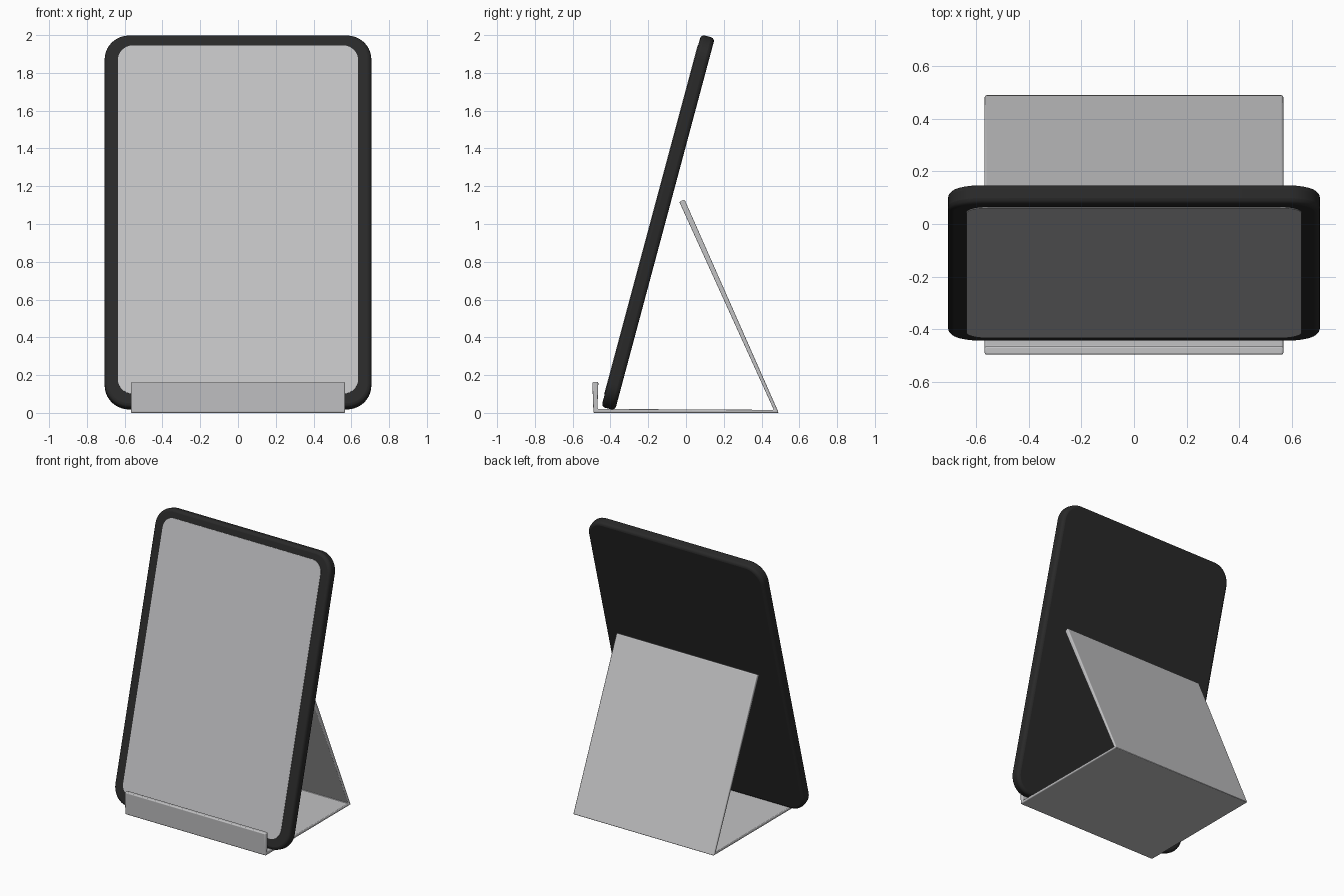
import bpy, bmesh, math
from mathutils import Vector

if "Cube" in bpy.data.objects:
    bpy.data.objects.remove(bpy.data.objects["Cube"])


def material(name, v):
    m = bpy.data.materials.new(name)
    m.diffuse_color = (*v, 1)
    m.use_nodes = True
    m.node_tree.nodes["Principled BSDF"].inputs["Base Color"].default_value = m.diffuse_color
    return m


dark = material("dark casing", (0.022, 0.022, 0.022))
glass = material("grey screen", (0.54, 0.54, 0.55))
metal = material("grey metal", (0.54, 0.54, 0.55))


def prism(name, pts, depth, mat, bevel=0, segs=3):
    """Extrude a 2D outline along local z, centred on z = 0."""
    bm = bmesh.new()
    face = bm.faces.new([bm.verts.new((x, y, -depth / 2)) for x, y in pts])
    ext = bmesh.ops.extrude_face_region(bm, geom=[face])
    top = [v for v in ext["geom"] if isinstance(v, bmesh.types.BMVert)]
    bmesh.ops.translate(bm, verts=top, vec=(0, 0, depth))
    bmesh.ops.recalc_face_normals(bm, faces=bm.faces)
    me = bpy.data.meshes.new(name)
    bm.to_mesh(me)
    bm.free()
    ob = bpy.data.objects.new(name, me)
    bpy.context.collection.objects.link(ob)
    me.materials.append(mat)
    if bevel:
        b = ob.modifiers.new("Bevel", "BEVEL")
        b.width, b.segments = bevel, segs
        b.limit_method, b.angle_limit = "ANGLE", math.radians(40)
    bpy.ops.object.select_all(action="DESELECT")
    ob.select_set(True)
    bpy.context.view_layer.objects.active = ob
    bpy.ops.object.shade_smooth_by_angle(angle=math.radians(35))
    return ob


def rounded_rect(hx, y0, y1, r, n=10):
    pts = []
    for cx, cy, a0 in ((hx - r, y1 - r, 0), (r - hx, y1 - r, 90),
                       (r - hx, y0 + r, 180), (hx - r, y0 + r, 270)):
        for i in range(n + 1):
            a = math.radians(a0 + 90 * i / n)
            pts.append((cx + r * math.cos(a), cy + r * math.sin(a)))
    return pts


# tablet leaning back 15 degrees
T = 0.075
tilt = math.radians(75)
centre = Vector((0, -0.148, 1.008))
normal = Vector((0, -math.sin(tilt), math.cos(tilt)))
body = prism("tablet_body", rounded_rect(0.706, -1.02, 1.02, 0.13), T, dark, 0.02)
body.location = centre
body.rotation_euler = (tilt, 0, 0)

# screen plate just proud of the front face
screen = prism("screen", rounded_rect(0.636, -0.95, 0.96, 0.08), 0.006, glass)
screen.location = centre + normal * (T / 2)
screen.rotation_euler = (tilt, 0, 0)

# folded sheet stand: front lip, base and sloping back rest (y, z profile)
profile = [(-0.496, 0.164), (-0.49, 0), (0.491, 0), (-0.008, 1.13),
           (-0.036, 1.118), (0.465, 0.016), (-0.469, 0.021), (-0.464, 0.164)]
stand = prism("folded_stand", profile, 1.134, metal, 0.007)
stand.rotation_euler = (math.pi / 2, 0, math.pi / 2)
